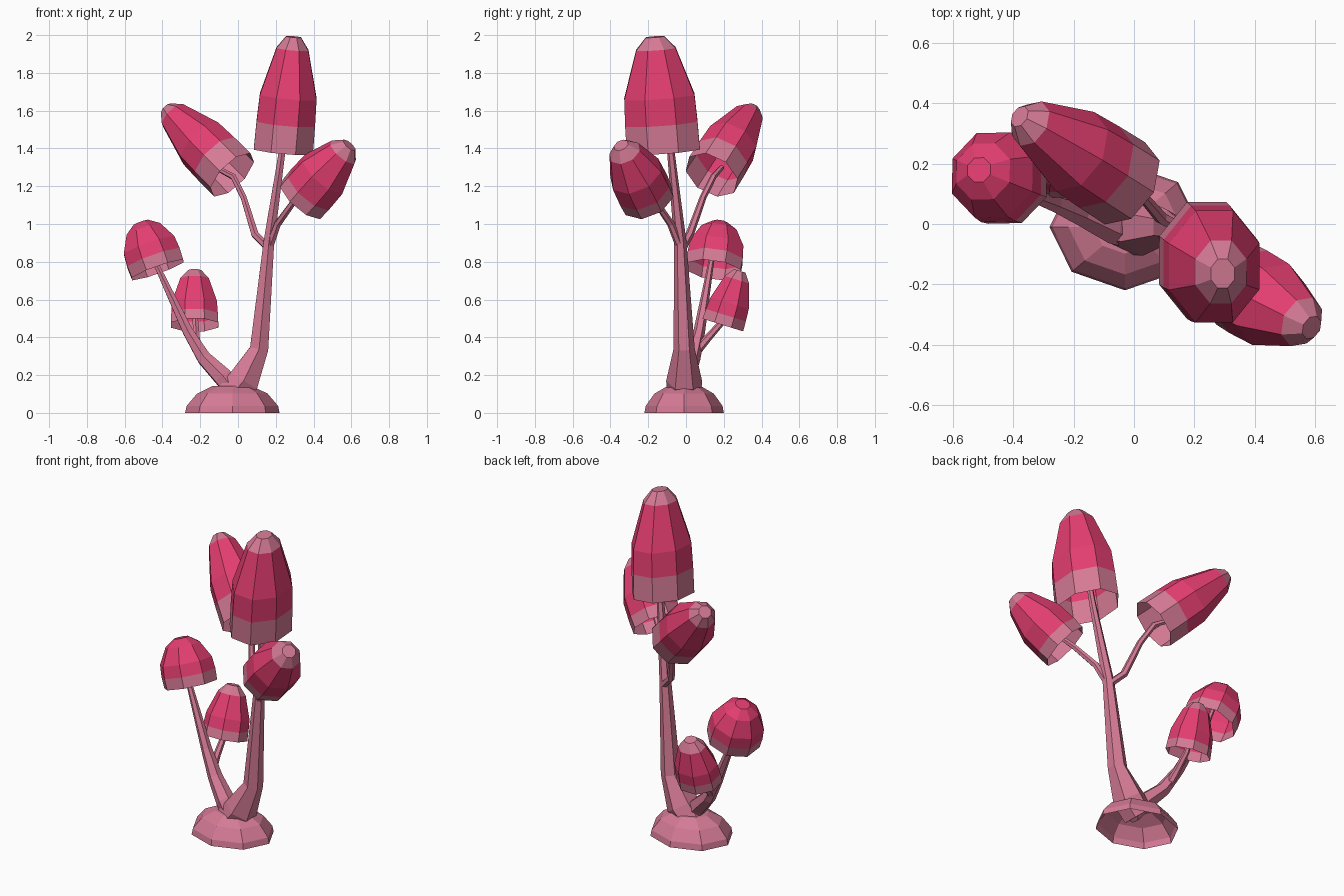
import bpy, bmesh, math
from mathutils import Vector

if "Cube" in bpy.data.objects:
    bpy.data.objects.remove(bpy.data.objects["Cube"])


def material(name, rgb):
    m = bpy.data.materials.new(name)
    m.diffuse_color = (*rgb, 1)
    m.use_nodes = True
    m.node_tree.nodes["Principled BSDF"].inputs["Base Color"].default_value = m.diffuse_color
    return m


PALE = material("pale_pink", (0.66, 0.195, 0.30))
HOT = material("hot_pink", (0.77, 0.048, 0.165))
UP = Vector((0, 0, 1))


def ring(bm, centre, direction, rx, ry, sides, phase):
    q = UP.rotation_difference(Vector(direction).normalized())
    angles = [2 * math.pi * (i + phase) / sides for i in range(sides)]
    return [bm.verts.new(Vector(centre) + q @ Vector((rx * math.cos(a), ry * math.sin(a), 0)))
            for a in angles]


def bridge(bm, a, b, mat=0):
    n = len(a)
    for i in range(n):
        f = bm.faces.new((a[i], a[(i + 1) % n], b[(i + 1) % n], b[i]))
        f.material_index = mat


def finish(bm, name, mats):
    me = bpy.data.meshes.new(name)
    bm.to_mesh(me)
    bm.free()
    for m in mats:
        me.materials.append(m)
    ob = bpy.data.objects.new(name, me)
    bpy.context.collection.objects.link(ob)
    return ob


def shell(name, base, apex, rx, ry, profile, phase=0.5, sides=8):
    """Open-bottomed faceted cap; profile rows are (height share, radius share, colour above)."""
    bm = bmesh.new()
    base, apex = Vector(base), Vector(apex)
    axis = apex - base
    prev, mat = None, 0
    for t, r, m in profile:
        cur = ring(bm, base + axis * t, axis, rx * r, ry * r, sides, phase)
        if prev:
            bridge(bm, prev, cur, mat)
        prev, mat = cur, m
    bm.faces.new(prev).material_index = mat
    return finish(bm, name, (PALE, HOT))


def stem(name, pts, sides=6):
    """Tapered faceted tube through (x, y, z, radius) points."""
    bm = bmesh.new()
    ps = [Vector(p[:3]) for p in pts]
    prev = None
    for i, p in enumerate(ps):
        d = ps[min(i + 1, len(ps) - 1)] - ps[max(i - 1, 0)]
        cur = ring(bm, p, d, pts[i][3], pts[i][3], sides, 0.5)
        if prev:
            bridge(bm, prev, cur)
        else:
            bm.faces.new(cur[::-1])
        prev = cur
    bm.faces.new(prev)
    return finish(bm, name, (PALE,))


# Hollow root mound
shell("root_mound", (-0.03, -0.01, 0), (-0.03, -0.01, 0.145), 0.25, 0.21,
      [(0, 1, 0), (0.25, 0.97, 0), (0.7, 0.75, 0), (0.98, 0.42, 0), (1, 0.2, 0)], phase=0)

# Stems
stem("main_stem", [(-0.04, -0.01, 0.09, 0.09), (0.03, -0.01, 0.17, 0.095),
                   (0.112, -0.01, 0.34, 0.056), (0.163, -0.03, 0.9, 0.033),
                   (0.233, -0.08, 1.38, 0.02), (0.26, -0.105, 1.62, 0.014)])
stem("left_stem", [(0.0, -0.03, 0.09, 0.055), (-0.08, -0.01, 0.19, 0.055),
                   (-0.18, 0.035, 0.29, 0.042), (-0.265, 0.07, 0.43, 0.031),
                   (-0.43, 0.13, 0.78, 0.016), (-0.46, 0.15, 0.88, 0.012)])
stem("small_stem", [(-0.21, 0.05, 0.32, 0.025), (-0.22, 0.11, 0.39, 0.021),
                    (-0.225, 0.19, 0.48, 0.017), (-0.228, 0.22, 0.56, 0.012)])
stem("back_branch", [(0.165, -0.02, 0.87, 0.022), (0.09, 0.02, 0.945, 0.022),
                     (0.03, 0.09, 1.14, 0.018), (-0.025, 0.145, 1.25, 0.017),
                     (-0.12, 0.19, 1.30, 0.014)])
stem("front_branch", [(0.16, -0.025, 0.86, 0.022), (0.21, -0.08, 1.0, 0.02),
                      (0.3, -0.165, 1.125, 0.017), (0.39, -0.23, 1.21, 0.013)])

# Caps: pale rim band, hot body, pale tip where present
LONG = [(0, 1, 0), (0.24, 0.99, 1), (0.47, 0.96, 1), (0.88, 0.54, 0), (0.985, 0.25, 0)]
MEDIUM = [(0, 1, 0), (0.17, 1.02, 1), (0.46, 1.0, 1), (0.86, 0.6, 0), (0.99, 0.28, 0)]
SMALL = [(0, 1, 0), (0.18, 0.98, 1), (0.4, 0.94, 1), (0.83, 0.6, 0), (0.99, 0.28, 0)]
ROUND = [(0, 1, 0), (0.24, 1.02, 1), (0.5, 0.98, 1), (0.84, 0.65, 1), (0.99, 0.28, 1)]

shell("tall_cap", (0.24, -0.12, 1.385), (0.295, -0.165, 2.0), 0.17, 0.21, LONG)
shell("back_cap", (-0.03, 0.135, 1.26), (-0.385, 0.36, 1.615), 0.153, 0.153, LONG)
shell("front_cap", (0.335, -0.2, 1.13), (0.592, -0.345, 1.42), 0.148, 0.148, MEDIUM)
shell("left_cap", (-0.425, 0.145, 0.757), (-0.515, 0.18, 1.01), 0.156, 0.156, ROUND)
shell("small_cap", (-0.23, 0.195, 0.465), (-0.23, 0.285, 0.755), 0.136, 0.122, SMALL)
